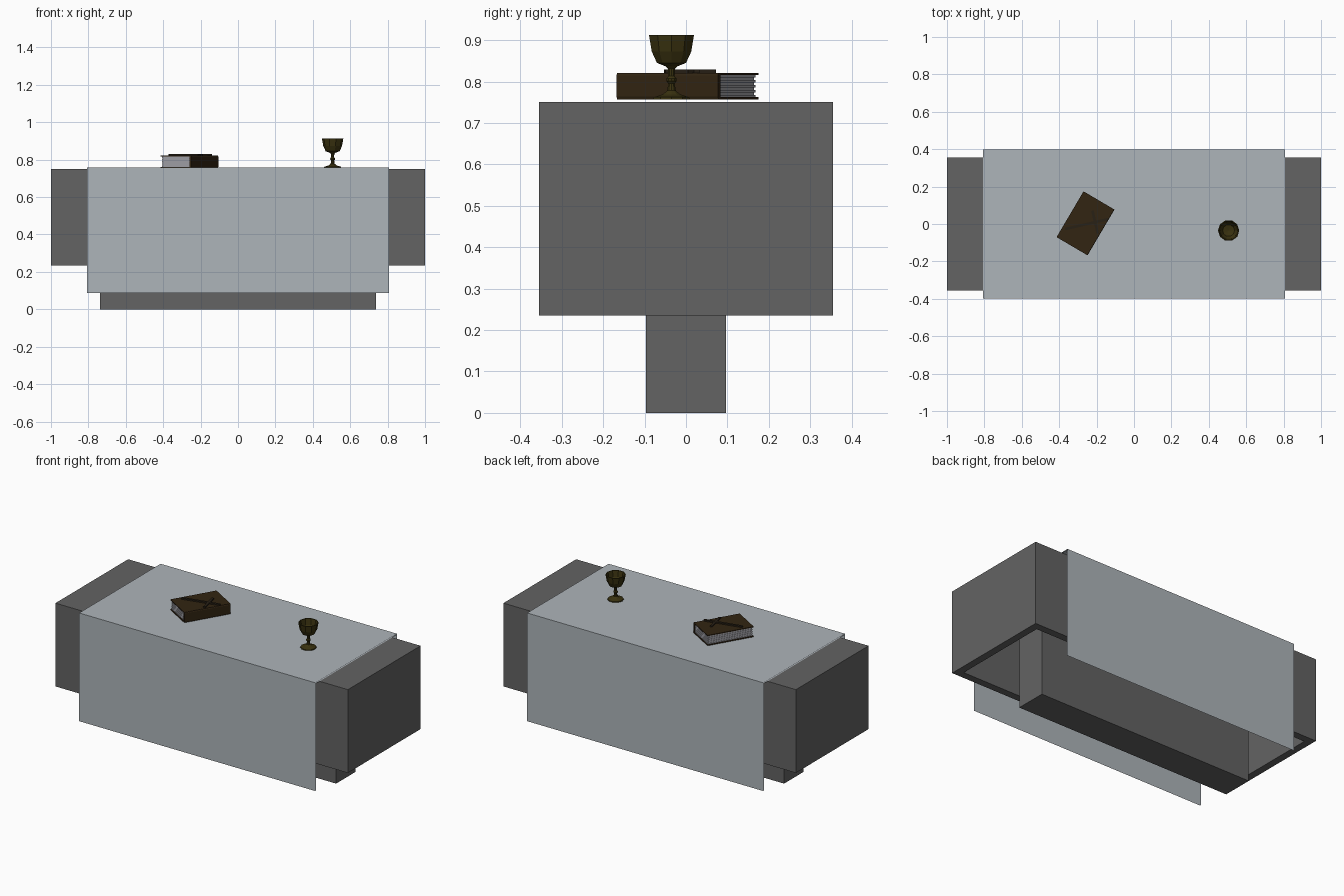
import bpy, bmesh, math
from mathutils import Matrix, Vector

if "Cube" in bpy.data.objects:
    bpy.data.objects.remove(bpy.data.objects["Cube"])


def material(name, rgb):
    m = bpy.data.materials.new(name)
    m.diffuse_color = (*rgb, 1)
    m.use_nodes = True
    m.node_tree.nodes["Principled BSDF"].inputs["Base Color"].default_value = m.diffuse_color
    return m


STONE = material("grey stone", (0.125, 0.125, 0.125))
CLOTH = material("pale linen", (0.42, 0.46, 0.49))
LEATHER = material("brown leather", (0.032, 0.018, 0.006))
PAPER = material("grey paper", (0.36, 0.36, 0.39))
EMBLEM = material("dark emblem", (0.022, 0.015, 0.008))
METAL = material("dark gold", (0.042, 0.032, 0.005))


def finish(name, bm, mat, matrix=Matrix()):
    me = bpy.data.meshes.new(name)
    bm.to_mesh(me)
    bm.free()
    me.materials.append(mat)
    ob = bpy.data.objects.new(name, me)
    ob.matrix_world = matrix
    bpy.context.collection.objects.link(ob)
    return ob


def add_box(bm, lo, hi):
    lo, hi = Vector(lo), Vector(hi)
    mat = Matrix.Translation((lo + hi) / 2) @ Matrix.Diagonal((*(hi - lo), 1))
    return bmesh.ops.create_cube(bm, size=1, matrix=mat)["verts"]


def box(name, lo, hi, mat, matrix=Matrix()):
    bm = bmesh.new()
    add_box(bm, lo, hi)
    return finish(name, bm, mat, matrix)


# Altar body: a hollow box, open underneath
bm = bmesh.new()
add_box(bm, (-1, -0.355, 0.235), (1, 0.355, 0.75))
bm.normal_update()
bmesh.ops.delete(bm, geom=[f for f in bm.faces if f.normal.z < -0.5], context='FACES_ONLY')
body = finish("altar_body", bm, STONE)
shell = body.modifiers.new("walls", 'SOLIDIFY')
shell.thickness, shell.offset, shell.use_even_offset = 0.045, -1, True

# Pedestal, reaching up inside the body
box("pedestal", (-0.738, -0.096, 0), (0.738, 0.096, 0.704), STONE)

# Cloth: thin sheet draped over front and back, open at its edges
bm = bmesh.new()
profile = [(-0.398, 0.088), (-0.398, 0.757), (0.398, 0.757), (0.398, 0.088)]
rows = [[bm.verts.new((x, y, z)) for y, z in profile] for x in (-0.808, 0.808)]
for i in range(3):
    bm.faces.new((rows[0][i], rows[1][i], rows[1][i + 1], rows[0][i + 1]))
bm.normal_update()
cloth = finish("altar_cloth", bm, CLOTH)
sheet = cloth.modifiers.new("layers", 'SOLIDIFY')
sheet.thickness, sheet.offset = 0.006, -1
sheet.use_even_offset, sheet.use_rim = True, False

# Book: two covers, rounded spine and layered pages
place = Matrix.Translation((-0.26, 0.004, 0.757)) @ Matrix.Rotation(math.radians(-30.5), 4, 'Z')
for name, z in (("book_back_cover", 0), ("book_front_cover", 0.059)):
    box(name, (-0.095, -0.142, z), (0.095, 0.142, z + 0.005), LEATHER, place)
bm = bmesh.new()
add_box(bm, (0.084, -0.142, 0.0005), (0.097, 0.142, 0.0635))
edges = [e for e in bm.edges if all(v.co.x > 0.09 for v in e.verts)
         and abs(e.verts[0].co.y - e.verts[1].co.y) > 0.1]
bmesh.ops.bevel(bm, geom=edges, offset=0.006, segments=2, affect='EDGES', profile=0.5)
finish("book_spine", bm, LEATHER, place)
bm = bmesh.new()
layers = 9
step = 0.054 / layers
for i in range(layers):
    inset = 0.002 * (i % 2)
    add_box(bm, (-0.089 + inset, -0.137 + inset, 0.005 + i * step),
            (0.084, 0.137 - inset, 0.005 + (i + 1) * step))
finish("book_pages", bm, PAPER, place)

# Cross on the front cover
place = Matrix.Translation((-0.208, 0.01, 0.821)) @ Matrix.Rotation(math.radians(13), 4, 'Z')
box("cross_long_arm", (-0.165, -0.007, 0), (0.07, 0.007, 0.008), EMBLEM, place)
box("cross_short_arm", (-0.007, -0.063, 0), (0.007, 0.063, 0.0075), EMBLEM, place)

# Chalice: low-poly lathe with a hollow bowl
profile = [(0, 0.757), (0.046, 0.757), (0.045, 0.762), (0.022, 0.769), (0.011, 0.778),
           (0.008, 0.795), (0.013, 0.801), (0.013, 0.807), (0.008, 0.813), (0.009, 0.831),
           (0.016, 0.837), (0.037, 0.845), (0.050, 0.872), (0.057, 0.912),
           (0.052, 0.912), (0.045, 0.874), (0.032, 0.851), (0, 0.845)]
bm = bmesh.new()
sides = 10
pts = [bm.verts.new((r, 0, z)) for r, z in profile]
line = [bm.edges.new(p) for p in zip(pts, pts[1:])]
bmesh.ops.spin(bm, geom=pts + line, cent=(0, 0, 0), axis=(0, 0, 1),
               angle=math.tau, steps=sides, use_merge=True)
bmesh.ops.remove_doubles(bm, verts=bm.verts, dist=0.0003)
bmesh.ops.recalc_face_normals(bm, faces=bm.faces)
finish("chalice", bm, METAL, Matrix.Translation((0.506, -0.035, 0)))
